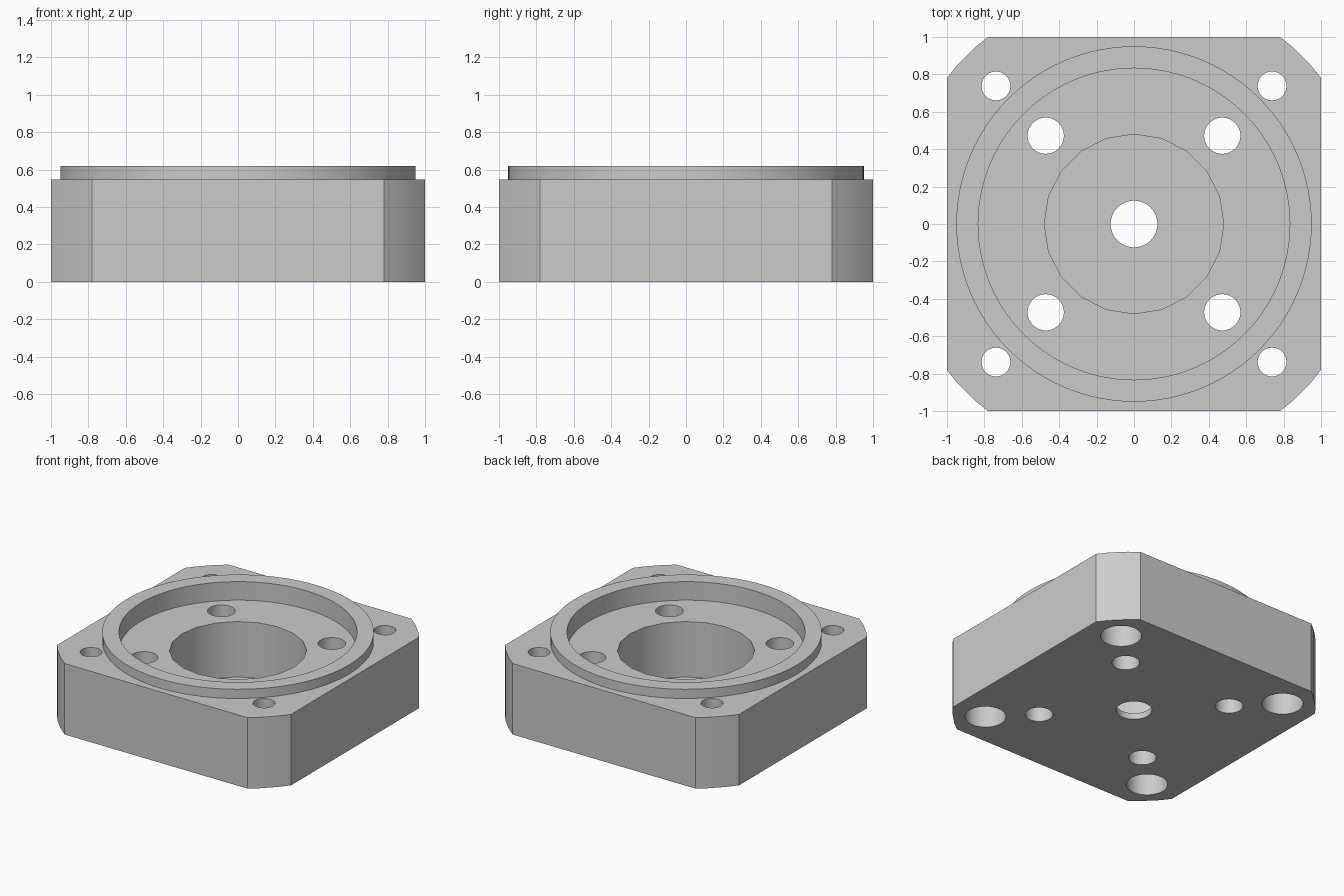
import bpy, bmesh, math

if "Cube" in bpy.data.objects:
    bpy.data.objects.remove(bpy.data.objects["Cube"])

grey = bpy.data.materials.new("light grey")
grey.diffuse_color = (0.6, 0.6, 0.6, 1)
grey.use_nodes = True
grey.node_tree.nodes["Principled BSDF"].inputs["Base Color"].default_value = grey.diffuse_color


def prism(name, outline, z0, z1):
    """Extrude a closed outline from z0 up to z1."""
    bm = bmesh.new()
    base = bm.faces.new([bm.verts.new((x, y, z0)) for x, y in outline])
    top = bmesh.ops.extrude_face_region(bm, geom=[base])["geom"]
    verts = [v for v in top if isinstance(v, bmesh.types.BMVert)]
    bmesh.ops.translate(bm, verts=verts, vec=(0, 0, z1 - z0))
    bmesh.ops.recalc_face_normals(bm, faces=bm.faces)
    mesh = bpy.data.meshes.new(name)
    bm.to_mesh(mesh)
    bm.free()
    mesh.materials.append(grey)
    ob = bpy.data.objects.new(name, mesh)
    bpy.context.collection.objects.link(ob)
    return ob


def circle(r, n, cx=0, cy=0):
    return [(cx + r * math.cos(2 * math.pi * i / n),
             cy + r * math.sin(2 * math.pi * i / n)) for i in range(n)]


def combine(target, tool, operation):
    mod = target.modifiers.new(operation.lower(), "BOOLEAN")
    mod.operation = operation
    mod.solver = "EXACT"
    mod.object = tool
    bpy.context.view_layer.objects.active = target
    bpy.ops.object.modifier_apply(modifier=mod.name)
    bpy.data.objects.remove(tool, do_unlink=True)


def drill(r, n, z0, z1, cx=0, cy=0):
    combine(plate, prism("cutter", circle(r, n, cx, cy), z0, z1), "DIFFERENCE")


# square plate whose corners are trimmed by a large coarse circle
c, s = 1.271 * math.cos(math.radians(42)), 1.271 * math.sin(math.radians(42))
corner = [(1, 0.78), (c, s), (s, c), (0.78, 1)]
outline = []
for k in range(4):
    for x, y in corner:
        for _ in range(k):
            x, y = -y, x
        outline.append((x, y))
plate = prism("mounting_plate", outline, 0, 0.548)

# raised locating rim, shallow pocket, deep bore and centre hole
combine(plate, prism("rim", circle(0.95, 96), 0.3, 0.619), "UNION")
drill(0.833, 96, 0.476, 0.8)
drill(0.48, 20, 0.048, 0.7)
drill(0.125, 48, -0.1, 0.2)

# inner bolt holes, and corner bolt holes counterbored from below
for sx in (-1, 1):
    for sy in (-1, 1):
        drill(0.097, 40, -0.1, 0.7, 0.472 * sx, 0.472 * sy)
        drill(0.077, 40, -0.1, 0.7, 0.738 * sx, 0.738 * sy)
        drill(0.144, 40, -0.1, 0.2, 0.738 * sx, 0.738 * sy)

plate.select_set(True)
bpy.context.view_layer.objects.active = plate
bpy.ops.object.shade_smooth_by_angle(angle=math.radians(30))
